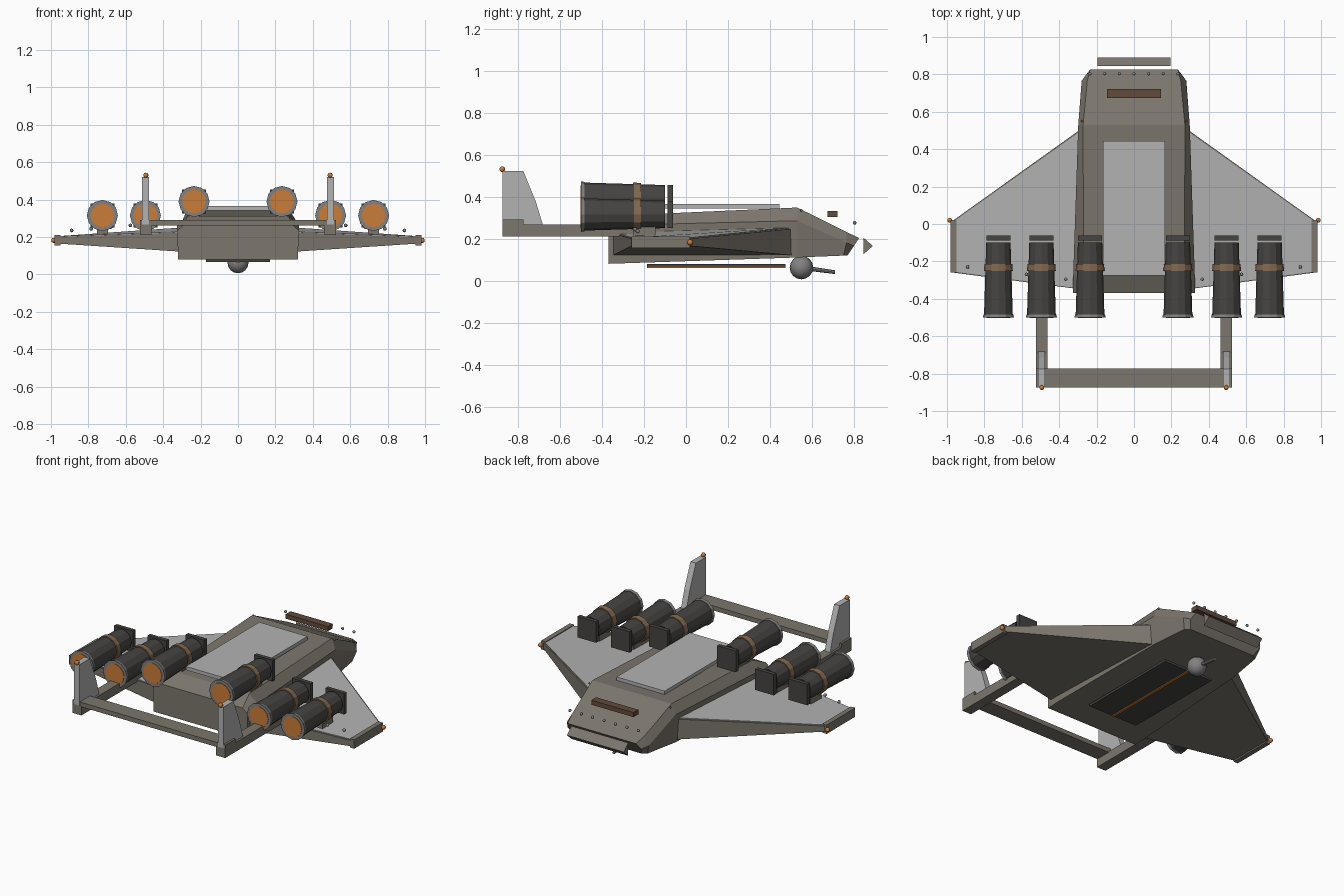
import bpy, bmesh, math
from mathutils import Vector

if "Cube" in bpy.data.objects:
    bpy.data.objects.remove(bpy.data.objects["Cube"])


def material(name, r, g, b):
    m = bpy.data.materials.new(name)
    m.diffuse_color = (r, g, b, 1)
    m.use_nodes = True
    m.node_tree.nodes["Principled BSDF"].inputs["Base Color"].default_value = m.diffuse_color
    return m


HULL = material("olive_hull", .2, .18, .15)
DARK = material("dark_metal", .06, .058, .055)
PALE = material("pale_plate", .45, .45, .45)
STEEL = material("steel", .22, .22, .22)
BRONZE = material("bronze", .22, .14, .08)
GLOW = material("orange_glow", .6, .2, .04)
SLIT = material("window_brown", .12, .07, .045)


def finish(name, bm, mat):
    bmesh.ops.recalc_face_normals(bm, faces=bm.faces)
    me = bpy.data.meshes.new(name)
    bm.to_mesh(me)
    bm.free()
    me.materials.append(mat)
    ob = bpy.data.objects.new(name, me)
    bpy.context.collection.objects.link(ob)
    return ob


def loft(name, rings, mat):
    """Skin a series of equal-length rings and cap both ends."""
    bm = bmesh.new()
    vs = [[bm.verts.new(p) for p in r] for r in rings]
    n = len(vs[0])
    for a, b in zip(vs, vs[1:]):
        for i in range(n):
            j = (i + 1) % n
            bm.faces.new((a[i], a[j], b[j], b[i]))
    bm.faces.new(vs[0])
    bm.faces.new(vs[-1])
    return finish(name, bm, mat)


def box(name, x, y, z, mat):
    return loft(name, [[(x[0], y[0], k), (x[1], y[0], k), (x[1], y[1], k), (x[0], y[1], k)] for k in z], mat)


def slab(name, x, profile, mat):
    """Extrude a (y, z) profile across x."""
    return loft(name, [[(k, y, z) for y, z in profile] for k in x], mat)


def tube(name, a, b, r1, r2, mat, sides=12):
    a, b = Vector(a), Vector(b)
    bm = bmesh.new()
    bmesh.ops.create_cone(bm, cap_ends=True, segments=sides, radius1=r1, radius2=r2, depth=(b - a).length)
    rot = (b - a).to_track_quat('Z', 'Y')
    for v in bm.verts:
        v.co = rot @ v.co + (a + b) / 2
    return finish(name, bm, mat)


def ball(name, c, r, mat, seg=8):
    bm = bmesh.new()
    bmesh.ops.create_uvsphere(bm, u_segments=seg, v_segments=max(5, seg // 2), radius=r)
    bmesh.ops.translate(bm, verts=bm.verts, vec=c)
    ob = finish(name, bm, mat)
    for p in ob.data.polygons:
        p.use_smooth = True
    return ob


# Fuselage: (x, y, z) of bottom, shoulder and roof corner for each station
stations = [
    [(.32, -.37, .08), (.325, -.37, .235), (.29, -.37, .265)],
    [(.32, -.275, .083), (.325, -.275, .265), (.27, -.275, .312)],
    [(.29, .53, .11), (.298, .53, .285), (.272, .53, .348)],
    [(.26, .75, .119), (.28, .765, .18), (.25, .765, .231)],
    [(.23, .77, .12), (.255, .80, .165), (.235, .825, .203)],
]
loft("fuselage", [s + [(-x, y, z) for x, y, z in reversed(s)] for s in stations], HULL)
box("roof_panel", (-.165, .165), (-.275, .445), (.343, .365), PALE)
box("window_slit", (-.145, .145), (.675, .722), (.304, .332), SLIT)
slab("nose_ram", (-.195, .195), [(.845, .205), (.89, .165), (.845, .125)], HULL)
for i in range(7):
    ball("nose_rivet", (-.235 + i * .0783, .803, .275), .009, STEEL)

# Belly hatch and ball turret
box("belly_hatch", (-.17, .17), (-.185, .475), (.066, .08), DARK)
box("belly_strip", (-.008, .008), (-.185, .475), (.061, .068), GLOW)
ball("turret_ball", (0, .55, .062), .056, STEEL, 16)
tube("turret_barrel", (0, .58, .058), (0, .71, .04), .011, .009, STEEL, 8)

for s in (-1, 1):
    # Wing and its pale top skin
    loft("wing", [
        [(s * .28, .51, .12), (s * .28, .51, .247), (s * .28, -.35, .225), (s * .28, -.35, .12)],
        [(s * .965, .02, .165), (s * .965, .02, .2), (s * .965, -.26, .2), (s * .965, -.26, .165)]], HULL)
    loft("wing_skin", [
        [(s * .285, .497, .24), (s * .285, .497, .252), (s * .285, -.345, .23), (s * .285, -.345, .22)],
        [(s * .955, .02, .195), (s * .955, .02, .205), (s * .955, -.255, .205), (s * .955, -.255, .195)]], PALE)
    box("wing_tip_cap", (s * .95, s * .98), (-.26, .02), (.155, .21), HULL)
    ball("wing_tip_light", (s * .985, .02, .182), .014, GLOW)
    for i in range(6):
        ball("wing_rivet", (s * (.89 - i * .105), -.23 - i * .013, .235 + i * .009), .01, STEEL)
    ball("shoulder_rivet", (s * .28, .55, .335), .006, STEEL)

    # Tail boom, fin and fin light
    box("tail_boom", (s * .463, s * .525), (-.875, -.15), (.21, .267), HULL)
    slab("tail_fin", (s * .475, s * .512),
         [(-.875, .26), (-.68, .26), (-.715, .375), (-.775, .522), (-.875, .522)], PALE)
    ball("fin_light", (s * .493, -.875, .53), .014, GLOW)

    # Engines with glowing exhaust, strap, intake plate and pylon
    for x, z, foot in ((.235, .39, .30), (.495, .315, .22), (.725, .315, .205)):
        x *= s
        tube("engine_body", (x, -.49, z), (x, -.1, z), .077, .065, DARK)
        tube("engine_rim", (x, -.5, z), (x, -.483, z), .083, .08, STEEL)
        tube("engine_exhaust", (x, -.503, z), (x, -.49, z), .064, .064, GLOW)
        tube("engine_strap", (x, -.252, z), (x, -.215, z), .077, .075, BRONZE)
        box("intake_plate", (x - .064, x + .064), (-.087, -.062), (z - .065, z + .065), DARK)
        box("engine_pylon", (x - .03, x + .03), (-.25, -.145), (foot, z - .05), HULL)

# Bar joining the tail booms
box("tail_crossbar", (-.525, .525), (-.873, -.773), (.262, .29), HULL)
